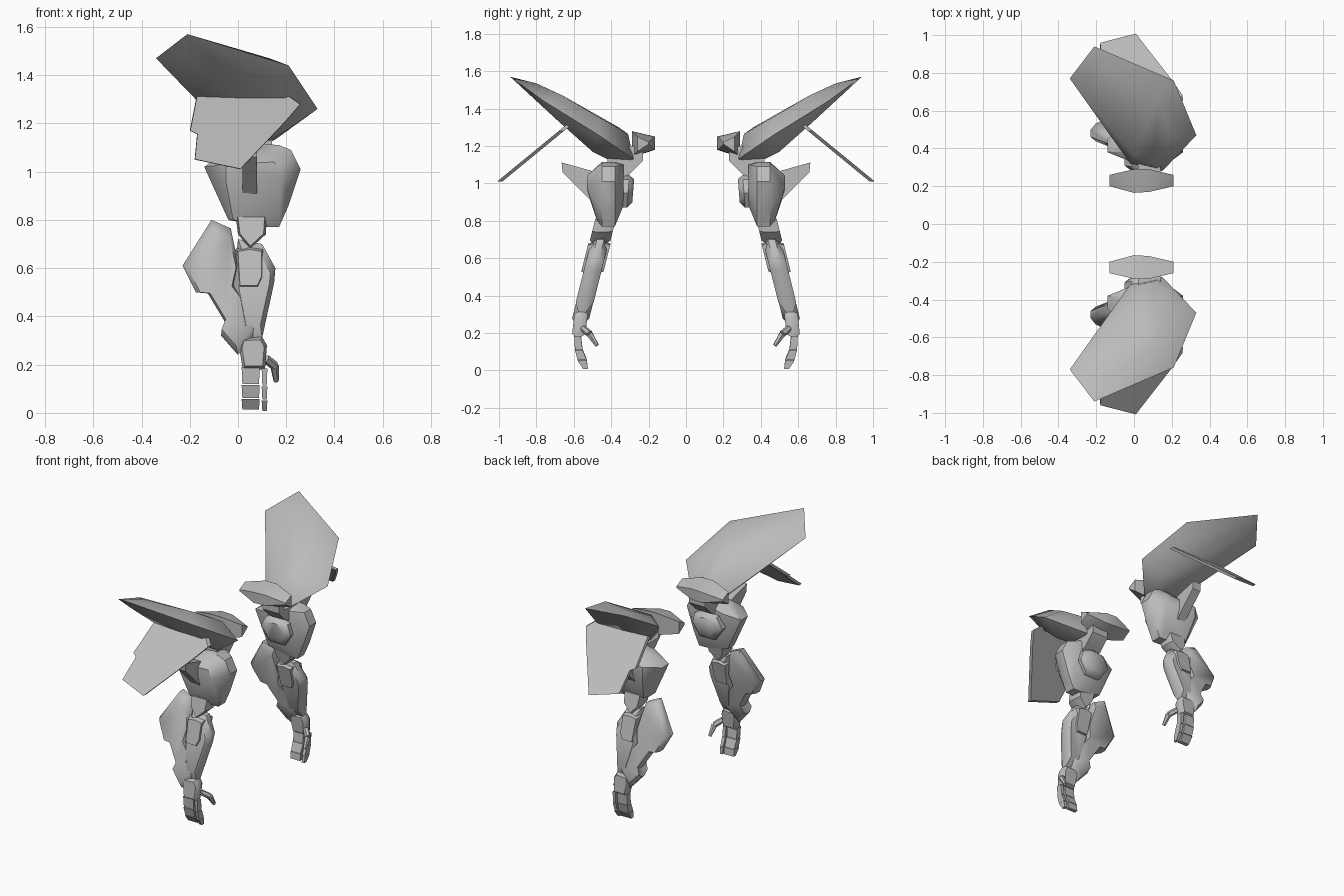
import bpy, bmesh, math
from mathutils import Vector

if "Cube" in bpy.data.objects:
    bpy.data.objects.remove(bpy.data.objects["Cube"])

grey = bpy.data.materials.new("plain_grey")
grey.diffuse_color = (0.5, 0.5, 0.5, 1)
grey.use_nodes = True
grey.node_tree.nodes["Principled BSDF"].inputs["Base Color"].default_value = grey.diffuse_color


def finish(name, bm, angle=40):
    """Turn a bmesh into a part of one arm and mirror it across y for the other arm."""
    bmesh.ops.recalc_face_normals(bm, faces=bm.faces[:])
    me = bpy.data.meshes.new(name)
    bm.to_mesh(me)
    bm.free()
    me.materials.append(grey)
    ob = bpy.data.objects.new(name, me)
    bpy.context.collection.objects.link(ob)
    mod = ob.modifiers.new("other_arm", 'MIRROR')
    mod.use_axis = (False, True, False)
    mod.use_mirror_merge = False
    bpy.ops.object.select_all(action='DESELECT')
    ob.select_set(True)
    bpy.context.view_layer.objects.active = ob
    bpy.ops.object.shade_smooth_by_angle(angle=math.radians(angle))
    return ob


def hull(name, points, angle=40):
    """Solid faceted block around a few corner points."""
    bm = bmesh.new()
    for p in points:
        bm.verts.new(p)
    res = bmesh.ops.convex_hull(bm, input=bm.verts[:])
    loose = {g for g in res["geom_interior"] + res["geom_unused"]
             if isinstance(g, bmesh.types.BMVert) and g.is_valid}
    bmesh.ops.delete(bm, geom=list(loose), context='VERTS')
    bmesh.ops.dissolve_limit(bm, angle_limit=math.radians(3),
                             verts=bm.verts[:], edges=bm.edges[:])
    return finish(name, bm, angle)


def slab(name, outline, mid_y, layers, angle=40):
    """Chamfered plate: x/z outline repeated at (y offset, scale) layers."""
    cx = sum(p[0] for p in outline) / len(outline)
    cz = sum(p[1] for p in outline) / len(outline)
    bm = bmesh.new()
    rings = []
    for dy, s in layers:
        ring = []
        for x, z in outline:
            x, z = cx + (x - cx) * s, cz + (z - cz) * s
            ring.append(bm.verts.new((x, mid_y(z) + dy, z)))
        rings.append(ring)
    n = len(outline)
    for a, b in zip(rings, rings[1:]):
        for i in range(n):
            bm.faces.new((a[i], a[(i + 1) % n], b[(i + 1) % n], b[i]))
    bm.faces.new(rings[0])
    bm.faces.new(rings[-1])
    return finish(name, bm, angle)


def arm_y(z):
    """The lower arm leans outward as it goes down."""
    return -0.44 - (0.77 - z) * 0.25


def chamfer(d, s=0.75):
    return [(-d, s), (-d * 0.4, 1), (d * 0.4, 1), (d, s)]


# Shoulder shell: rim, raised top and belly
rim = [(-0.34, -0.77, 1.47), (-0.21, -0.94, 1.57), (0.21, -0.76, 1.44),
       (0.33, -0.47, 1.26), (0.15, -0.28, 1.13), (-0.02, -0.32, 1.14)]
crown = [(-0.14, -0.80, 1.535), (0.13, -0.66, 1.47), (0.2, -0.45, 1.345),
         (0.1, -0.31, 1.265), (0.0, -0.36, 1.30), (-0.23, -0.70, 1.485)]
belly = [(-0.2, -0.82, 1.46), (0.19, -0.68, 1.33), (0.2, -0.5, 1.17),
         (0.1, -0.38, 1.11), (0.0, -0.40, 1.12), (-0.17, -0.64, 1.31)]
hull("shoulder_shell", rim + crown + belly, 50)

# Thin flap hanging outward under the shell
flap = [(-0.17, 1.32), (-0.2, 1.17), (-0.17, 1.155), (-0.18, 1.05), (0.01, 1.01),
        (0.2, 1.21), (0.26, 1.28), (0.19, 1.33)]
slab("shoulder_flap", flap, lambda z: -0.63 - (1.31 - z) * 1.22,
     [(-0.014, 0.99), (0.014, 1)], 30)

# Collar pod at the inner side of the shoulder
pod = []
for x, y0, y1, z0, z1 in [(-0.13, -0.26, -0.20, 1.17, 1.25), (0.0, -0.29, -0.165, 1.14, 1.28),
                          (0.08, -0.29, -0.17, 1.14, 1.28), (0.21, -0.26, -0.20, 1.17, 1.25)]:
    pod += [(x, y0, z0), (x, y0, z1), (x, y1, z0 + 0.04), (x, y1, z1 - 0.03)]
hull("collar_pod", pod, 50)

# Joint between shell and arm
hull("shoulder_joint", [(x, y, z) for x in (0.02, 0.14)
                        for y, z in [(-0.42, 1.0), (-0.3, 1.05), (-0.23, 1.12),
                                     (-0.23, 1.2), (-0.42, 1.2)]])

# Upper arm block
mid = [(-0.14, 1.02), (-0.04, 1.09), (0.11, 1.115), (0.17, 1.11), (0.22, 1.09),
       (0.26, 1.01), (0.21, 0.86), (0.17, 0.77), (0.12, 0.77), (-0.04, 0.80)]
upper = [(x, y, z) for x, z in mid for y in (-0.45, -0.38)]
upper += [(x, -0.53, z) for x, z in [(-0.05, 1.03), (0.15, 1.04), (0.18, 0.98), (-0.05, 0.96)]]
upper += [(x, -0.335, z) for x, z in [(-0.03, 1.05), (0.15, 1.1), (0.2, 0.98),
                                      (0.12, 0.88), (0.0, 0.88)]]
upper += [(x, -0.475, 0.80) for x in (-0.02, 0.14)]
hull("upper_arm", upper, 40)

# Rounded inner plate on the upper arm
plate = [(-0.05, 0.96), (-0.01, 1.03), (0.08, 1.045), (0.15, 1.02), (0.17, 0.95),
         (0.12, 0.87), (0.01, 0.87)]
slab("inner_plate", plate, lambda z: -0.335 + (z - 0.95) * 0.08,
     [(-0.03, 1), (0.025, 1), (0.052, 0.7)], 45)

# Outward fin on the upper arm
hull("arm_fin", [(x, y, z) for x in (0.018, 0.078)
                 for y, z in [(-0.665, 1.112), (-0.66, 1.06), (-0.54, 0.985),
                              (-0.50, 0.90), (-0.46, 0.92), (-0.48, 1.06), (-0.54, 1.07)]], 30)

# Elbow
elbow = [(-0.01, 0.82), (0.12, 0.82), (0.115, 0.74), (0.05, 0.68), (0.0, 0.74)]
slab("elbow", elbow, arm_y, chamfer(0.055, 0.85))

# Forearm core, raised front box and side shield
core = [(0.0, 0.72), (0.1, 0.70), (0.155, 0.6), (0.15, 0.54), (0.10, 0.31), (0.02, 0.31),
        (-0.02, 0.52)]
slab("forearm", core, arm_y, chamfer(0.048))
box = [(-0.01, 0.68), (0.05, 0.69), (0.105, 0.68), (0.105, 0.56), (0.085, 0.515), (0.0, 0.515)]
slab("forearm_box", box, arm_y, chamfer(0.06, 0.85))
shield = [(-0.11, 0.80), (-0.03, 0.765), (0.0, 0.62), (-0.02, 0.53), (0.07, 0.41),
          (0.08, 0.33), (0.0, 0.24), (-0.07, 0.32), (-0.05, 0.37), (-0.125, 0.495),
          (-0.175, 0.50), (-0.23, 0.61)]
slab("forearm_shield", shield, arm_y, chamfer(0.046, 0.85), 50)

# Palm
palm = [(0.015, 0.31), (0.10, 0.315), (0.12, 0.28), (0.112, 0.18), (0.02, 0.18), (0.005, 0.27)]
slab("palm", palm, lambda z: -0.565 - (0.27 - z) * 0.1, chamfer(0.036, 0.8))


def chain(name, x0, x1, rings):
    """Finger segments, each a block between two y/z cross-lines."""
    for i, (a, b) in enumerate(zip(rings, rings[1:])):
        pts = []
        for y0, y1, z, k in (a + (0.0,), b + (0.003,)):
            pts += [(x, y, z + k) for x in (x0 + k, x1 - k) for y in (y0, y1)]
        hull(f"{name}_{i + 1}", pts, 30)


# Fingers: one broad group and a separate slim finger
bend = [(-0.598, -0.562, 0.185), (-0.594, -0.553, 0.11), (-0.58, -0.53, 0.052),
        (-0.55, -0.525, 0.005)]
chain("finger_group", 0.015, 0.09, [(a, b, z + 0.006) for a, b, z in bend])
chain("slim_finger", 0.098, 0.122, bend)

# Thumb: two tapered segments
joints = [((0.115, -0.55, 0.225), 0.018), ((0.152, -0.515, 0.195), 0.019),
          ((0.158, -0.475, 0.132), 0.011)]
for i, ((a, ra), (b, rb)) in enumerate(zip(joints, joints[1:])):
    a, b = Vector(a), Vector(b)
    turn = (b - a).to_track_quat('Z', 'Y')
    pts = [c + turn @ Vector((r * math.cos(t), r * math.sin(t), 0))
           for c, r in ((a, ra), (b, rb))
           for t in [k * math.pi / 3 for k in range(6)]]
    hull(f"thumb_{i + 1}", pts, 50)
